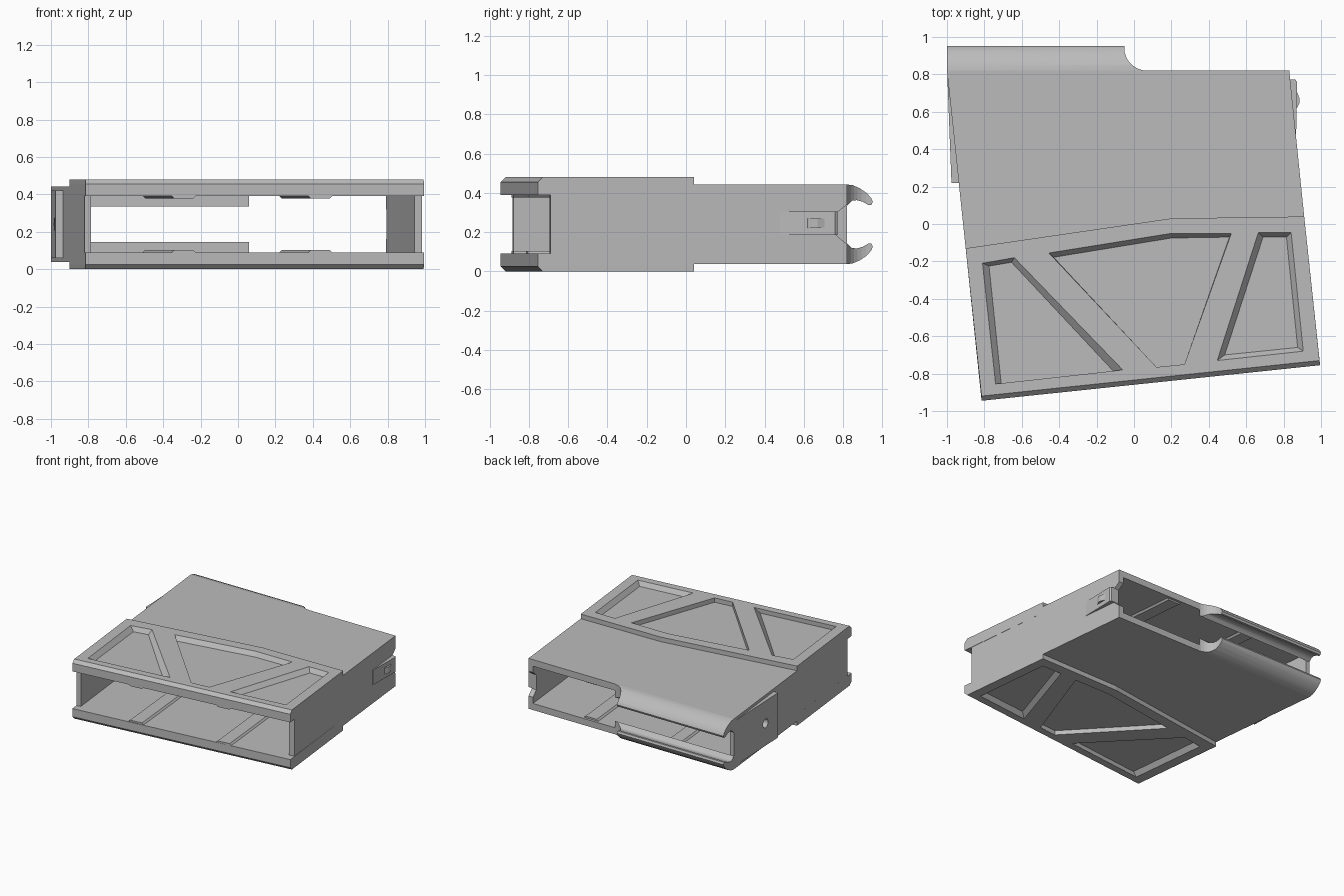
import bpy, bmesh, math

if "Cube" in bpy.data.objects:
    bpy.data.objects.remove(bpy.data.objects["Cube"])

H = 0.48  # overall height, halves mirror about H / 2

grey = bpy.data.materials.new("plain grey")
grey.use_nodes = True
grey.diffuse_color = (0.5, 0.5, 0.5, 1)
grey.node_tree.nodes["Principled BSDF"].inputs["Base Color"].default_value = (0.5, 0.5, 0.5, 1)


def loft(name, sections, place=lambda a, b, c: (a, b, c)):
    """Skin a closed solid through (polygon, level) sections."""
    bm = bmesh.new()
    rings = [[bm.verts.new(place(a, b, c)) for a, b in poly] for poly, c in sections]
    n = len(rings[0])
    for low, high in zip(rings, rings[1:]):
        for i in range(n):
            j = (i + 1) % n
            bm.faces.new((low[i], low[j], high[j], high[i]))
    bm.faces.new(rings[0][::-1])
    bm.faces.new(rings[-1])
    bmesh.ops.recalc_face_normals(bm, faces=bm.faces)
    mesh = bpy.data.meshes.new(name)
    bm.to_mesh(mesh)
    bm.free()
    mesh.materials.append(grey)
    ob = bpy.data.objects.new(name, mesh)
    bpy.context.collection.objects.link(ob)
    return ob


def cut(target, cutter):
    mod = target.modifiers.new("cut", "BOOLEAN")
    mod.operation, mod.solver, mod.object = "DIFFERENCE", "EXACT", cutter
    cutter.hide_render = True
    cutter.hide_set(True)
    cutter.display_type = "WIRE"


def circle(cx, cy, r, n=32):
    return [(cx + r * math.cos(2 * math.pi * i / n), cy + r * math.sin(2 * math.pi * i / n))
            for i in range(n)]


# Plan outlines
step = [(0.91, 0.04), (0.2, 0.03), (-0.9, -0.13)]
front_low = [(-0.815, -0.945), (0.995, -0.755)] + step
front_top = [(-0.815, -0.92), (0.992, -0.73)] + step
rear = step[::-1] + [(0.83, 0.82), (-1.0, 0.82)]

# Pocket rims and floors
pockets = [
    ([(-0.81, -0.21), (-0.64, -0.18), (-0.06, -0.78), (-0.74, -0.855)],
     [(-0.775, -0.225), (-0.655, -0.205), (-0.11, -0.787), (-0.71, -0.853)]),
    ([(-0.455, -0.155), (0.2, -0.05), (0.52, -0.05), (0.27, -0.75), (0.12, -0.765)],
     [(-0.43, -0.178), (0.2, -0.075), (0.51, -0.07), (0.27, -0.75), (0.12, -0.765)]),
    ([(0.665, -0.045), (0.84, -0.045), (0.905, -0.68), (0.445, -0.73)],
     [(0.69, -0.07), (0.815, -0.07), (0.875, -0.66), (0.485, -0.70)]),
]

# Rolled lip profile (y, z)
lip = [(0.82, 0.443), (0.85, 0.439), (0.885, 0.424), (0.92, 0.4), (0.943, 0.375), (0.952, 0.355),
       (0.945, 0.339), (0.93, 0.338), (0.9, 0.355), (0.87, 0.363), (0.845, 0.36), (0.82, 0.335)]

for side in ("upper", "lower"):
    def flip(x, y, z, up=side == "upper"):
        return (x, y, z if up else H - z)

    # Thick front plate with chamfered mouth and sunken pockets
    plate = loft(side + "_front_plate", [(front_low, 0.39), (front_low, 0.455), (front_top, H)], flip)
    for i, (rim, floor) in enumerate(pockets):
        above = [(r[0] * 2 - f[0], r[1] * 2 - f[1]) for r, f in zip(rim, floor)]
        cut(plate, loft(f"{side}_pocket_cutter_{i}", [(floor, H - 0.035), (rim, H), (above, H + 0.035)], flip))

    # Thinner rear plate
    loft(side + "_rear_plate", [(rear, 0.39), (rear, 0.443)], flip)

    # Curled rear lip with a scooped end
    roll = loft(side + "_rear_lip", [(lip, -1.0), (lip, 0.06)],
                lambda y, z, x, f=flip: f(x, y, z))
    scoop = circle(0.07, 0.942, 0.122)
    cut(roll, loft(side + "_scoop_cutter", [(scoop, 0.3), (scoop, 0.5)], flip))
    for poly in roll.data.polygons:
        poly.use_smooth = len(poly.vertices) == 4
    roll.data.set_sharp_from_angle(angle=math.radians(40))

    # Low guide ribs inside, following the body slant
    for name, x in (("right", -0.29), ("left", 0.44)):
        base = [(x - 0.065, -0.86 + x / 10), (x + 0.065, -0.85 + x / 10),
                (x - 0.09, 0.8), (x - 0.22, 0.8)]
        crest = [(a + d, b) for (a, b), d in zip(base, (0.015, -0.015, -0.015, 0.015))]
        loft(f"{side}_{name}_rib", [(crest, 0.377), (base, 0.392)], flip)


# Side walls
def left_wall(end):
    return [(0.985, -0.69), (0.91, 0.04), (0.83 + (0.82 - end) / 10, end),
            (0.79 + (0.82 - end) / 10, end), (0.87, 0.04), (0.943, -0.695)]


loft("left_wall", [(left_wall(e), z) for e, z in
                   ((0.82, 0.085), (0.82, 0.14), (0.77, 0.18), (0.77, 0.3), (0.82, 0.34), (0.82, 0.395))])
right_outline = [(-0.821, -0.885), (-0.9, -0.13), (-1.0, 0.82), (-0.965, 0.82), (-0.865, -0.13), (-0.785, -0.88)]
right_wall = loft("right_wall", [(right_outline, 0.085), (right_outline, 0.395)])

# Raised panel with a pin hole on the right wall
panel_outline = [(-0.935, 0.22), (-0.976, 0.22), (-0.998, 0.79), (-0.994, 0.81)]
panel = loft("right_panel", [(panel_outline, 0.06), (panel_outline, 0.42)])
hole = circle(0.39, H / 2, 0.035, 20)
drill = loft("pin_hole_cutter", [(hole, -1.05), (hole, -0.9)], lambda y, z, x: (x, y, z))
cut(panel, drill)
cut(right_wall, drill)

# Catch bar and its knob on the left wall
bar = [(0.85, 0.48), (0.867, 0.48), (0.872, 0.76), (0.862, 0.772), (0.8, 0.772)]
loft("left_catch_bar", [(bar, 0.185), (bar, 0.305)])
knob = [(0.86, 0.61), (0.874, 0.625), (0.886, 0.65), (0.886, 0.67), (0.872, 0.705), (0.86, 0.705)]
loft("left_catch_knob", [(knob, 0.22), (knob, 0.27)])
